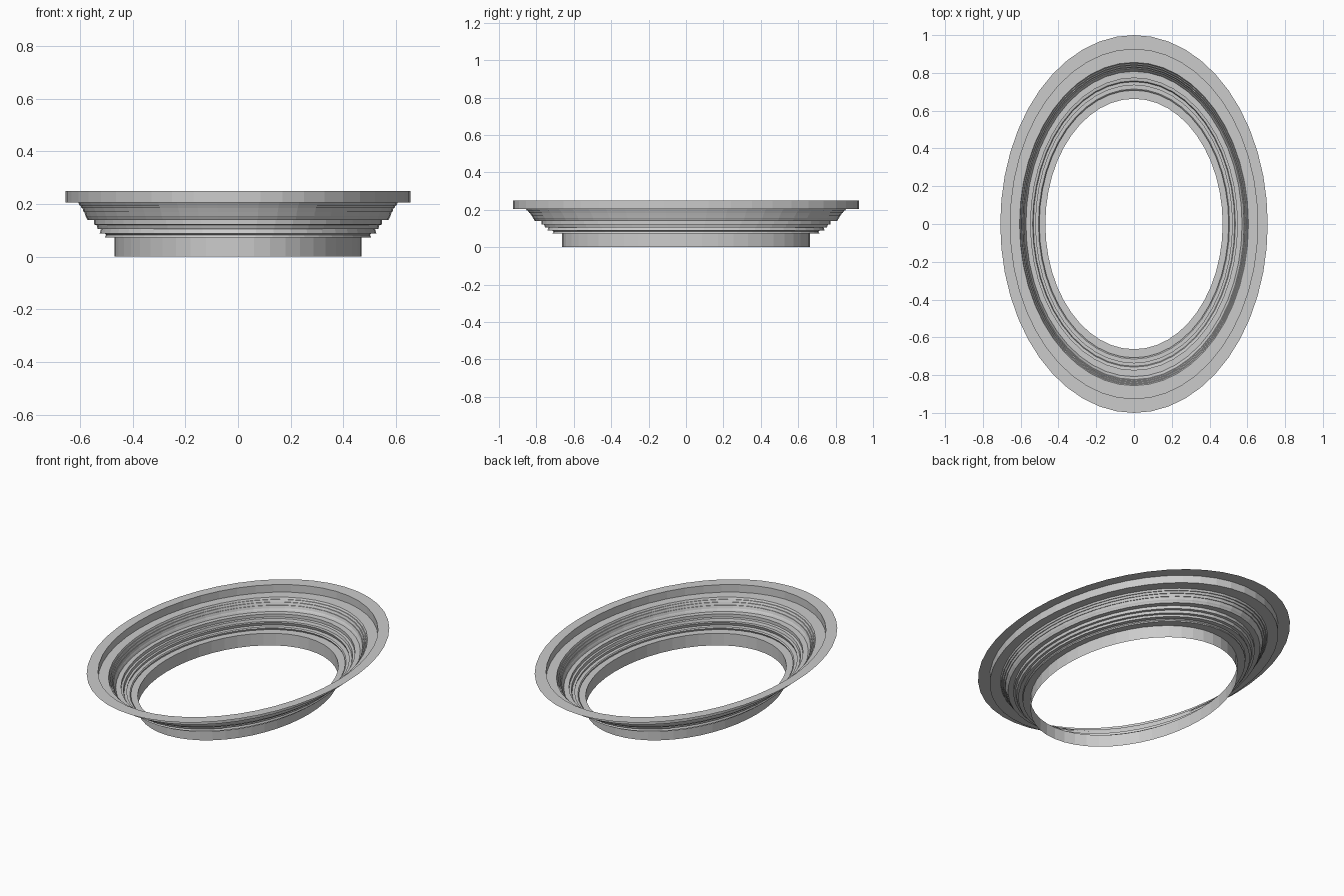
import bpy, bmesh, math

if "Cube" in bpy.data.objects:
    bpy.data.objects.remove(bpy.data.objects["Cube"])

SEGMENTS = 48
RATIO = 0.708   # short axis / long axis of the oval


def oval_shell(name, profile):
    """Sweep a (long radius, height) profile around an oval as an open sheet."""
    bm = bmesh.new()
    rings = []
    for r, z in profile:
        ring = []
        for i in range(SEGMENTS):
            a = 2 * math.pi * i / SEGMENTS
            ring.append(bm.verts.new((r * RATIO * math.cos(a), r * math.sin(a), z)))
        rings.append(ring)
    for outer, inner in zip(rings, rings[1:]):
        for i in range(SEGMENTS):
            j = (i + 1) % SEGMENTS
            bm.faces.new((outer[i], outer[j], inner[j], inner[i]))
    mesh = bpy.data.meshes.new(name)
    bm.to_mesh(mesh)
    bm.free()
    obj = bpy.data.objects.new(name, mesh)
    bpy.context.collection.objects.link(obj)
    return obj


# Flat outer flange, short wall and ledge
oval_shell("outer_rim", [(1.0, 0.25), (0.925, 0.25), (0.925, 0.205), (0.856, 0.205)])

# Upper moulding: a cove of fine steps
cove = [(0.856, 0.205), (0.85, 0.195), (0.845, 0.195), (0.839, 0.184),
        (0.834, 0.184), (0.828, 0.170), (0.824, 0.170), (0.818, 0.155),
        (0.814, 0.150), (0.808, 0.140)]
oval_shell("upper_moulding", cove)

# Lower moulding: ledge, then undercut saw-tooth steps
steps = [(0.808, 0.140), (0.773, 0.140), (0.773, 0.122), (0.758, 0.120),
         (0.753, 0.105), (0.735, 0.105), (0.742, 0.088), (0.715, 0.088),
         (0.708, 0.083), (0.714, 0.072), (0.663, 0.072)]
oval_shell("lower_moulding", steps)

# Straight collar around the opening
oval_shell("inner_collar", [(0.663, 0.072), (0.663, 0.0)])
